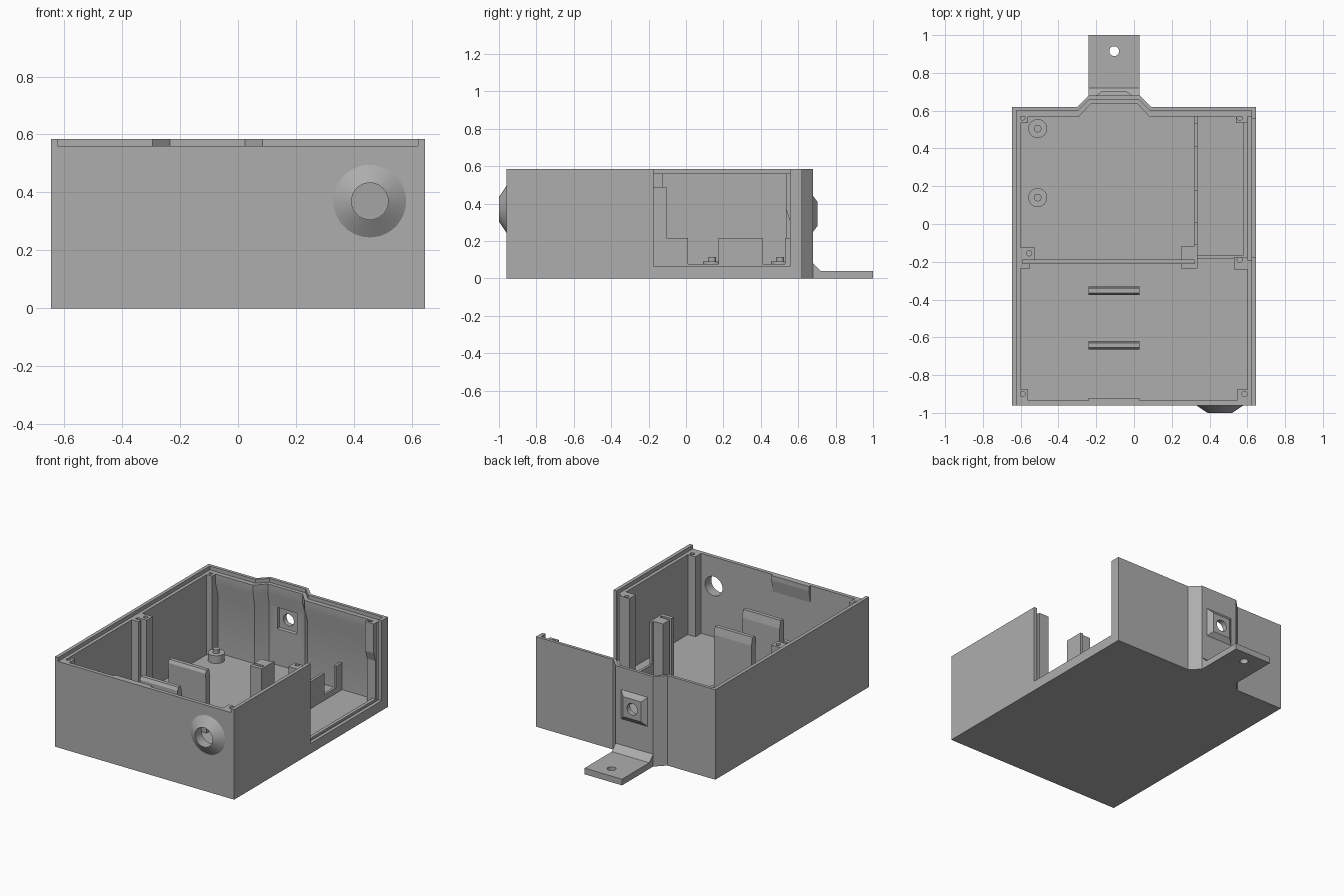
import bpy, bmesh, math
from mathutils import Matrix

cube = bpy.data.objects.get("Cube")
if cube:
    bpy.data.objects.remove(cube, do_unlink=True)

grey = bpy.data.materials.new("plain grey plastic")
grey.use_nodes = True
COLOUR = (0.42, 0.42, 0.42, 1)
grey.diffuse_color = COLOUR
grey.node_tree.nodes["Principled BSDF"].inputs["Base Color"].default_value = COLOUR

RIM, LEDGE, FLOOR = 0.585, 0.56, 0.04
TAB_X0, TAB_X1 = -0.24, 0.03
MID_X = (TAB_X0 + TAB_X1) / 2


def finish(name, bm):
    bmesh.ops.recalc_face_normals(bm, faces=bm.faces)
    mesh = bpy.data.meshes.new(name)
    bm.to_mesh(mesh)
    bm.free()
    mesh.materials.append(grey)
    obj = bpy.data.objects.new(name, mesh)
    bpy.context.collection.objects.link(obj)
    return obj


def loft(name, rings):
    """Join equal-length point rings and cap both ends."""
    bm = bmesh.new()
    loops = [[bm.verts.new(p) for p in ring] for ring in rings]
    n = len(loops[0])
    for a, b in zip(loops, loops[1:]):
        for i in range(n):
            j = (i + 1) % n
            bm.faces.new((a[i], a[j], b[j], b[i]))
    bm.faces.new(loops[0])
    bm.faces.new(loops[-1])
    return finish(name, bm)


def box(name, x0, x1, y0, y1, z0, z1):
    ring = [(x0, y0), (x1, y0), (x1, y1), (x0, y1)]
    return loft(name, [[(x, y, z) for x, y in ring] for z in (z0, z1)])


def bar(name, x0, x1, profile):
    """Extrude a (y, z) profile along x."""
    return loft(name, [[(x, y, z) for y, z in profile] for x in (x0, x1)])


def cone(name, centre, r0, r1, depth, axis="Z", sides=40):
    """Cone along z, or along y with r0 at the low y end."""
    bm = bmesh.new()
    turn = Matrix.Rotation(-math.pi / 2, 4, "X") if axis == "Y" else Matrix()
    bmesh.ops.create_cone(bm, cap_ends=True, segments=sides, radius1=r0, radius2=r1,
                          depth=depth, matrix=Matrix.Translation(centre) @ turn)
    return finish(name, bm)


def cut(obj, *cutters):
    for cutter in cutters:
        mod = obj.modifiers.new("cut", "BOOLEAN")
        mod.operation, mod.solver, mod.object = "DIFFERENCE", "EXACT", cutter
        bpy.context.view_layer.objects.active = obj
        bpy.ops.object.modifier_apply(modifier=mod.name)
        bpy.data.objects.remove(cutter, do_unlink=True)
    return obj


def outline(side, front, back, bump, spread, z):
    """Case plan with the bulge in its back wall."""
    return [(x, y, z) for x, y in (
        (-side, front), (side, front), (side, back), (TAB_X1 + 0.06 + spread, back),
        (TAB_X1 + spread, bump), (TAB_X0 - spread, bump),
        (TAB_X0 - 0.06 - spread, back), (-side, back))]


# Case shell
case = loft("case_shell", [outline(0.645, -0.96, 0.62, 0.68, 0, z) for z in (0, RIM)])
upper = (0.6, -0.935, 0.57, 0.635, -0.01)
lower = (0.6, -0.935, 0.592, 0.655, -0.005)
cavity = loft("cavity", [outline(*lower, FLOOR), outline(*lower, 0.42),
                         outline(*upper, 0.5), outline(*upper, 0.7)])
lid_seat = loft("lid_seat", [outline(0.622, -1.1, 0.6, 0.66, -0.005, z) for z in (LEDGE, 0.7)])
cut(case, cavity, lid_seat,
    box("side_opening", 0.5, 0.8, -0.175, 0.555, 0.065, 0.8),
    box("panel_groove", 0.602, 0.622, -0.19, 0.568, 0.05, 0.8),
    box("floor_groove", -0.59, 0.32, -0.21, -0.19, 0.03, 0.3),
    cone("cable_bore", (0.455, -0.95, 0.37), 0.063, 0.063, 0.2, "Y"))

# Raised cable collar on the front
collar = cone("front_cable_collar", (0.455, -0.98, 0.37), 0.065, 0.125, 0.04, "Y", 64)
cut(collar, cone("collar_bore", (0.455, -0.98, 0.37), 0.063, 0.063, 0.3, "Y"))

# Square sensor frame on the back bulge
HOLE = (MID_X, 0.68, 0.345)


def square(half, y):
    return [(MID_X + a * half, y, HOLE[2] + b * half)
            for a, b in ((-1, -1), (1, -1), (1, 1), (-1, 1))]


frame = loft("back_sensor_frame", [square(0.095, 0.675), square(0.095, 0.68), square(0.065, 0.703)])
for part in (case, frame):
    cut(part, cone("sensor_bore", HOLE, 0.038, 0.038, 0.2, "Y"))
cut(case, loft("sensor_pocket", [square(0.08, 0.62), square(0.065, 0.67)]))

# Mounting tab with a sloped root
tab = bar("mounting_tab", TAB_X0, TAB_X1,
          [(0.67, 0), (1, 0), (1, 0.04), (0.72, 0.04), (0.68, 0.08), (0.67, 0.08)])
cut(tab, cone("tab_hole", (MID_X, 0.915, 0.02), 0.026, 0.026, 0.2))

# Lid screw posts
posts = {
    "front_right_post": (-0.605, -0.56, -0.94, -0.875, -0.59, -0.9),
    "front_left_post": (0.545, 0.605, -0.94, -0.875, 0.585, -0.9),
    "back_right_post": (-0.605, -0.56, 0.535, 0.6, -0.59, 0.565),
    "middle_right_post": (-0.605, -0.525, -0.235, -0.125, -0.555, -0.155),
    "middle_left_post": (0.53, 0.602, -0.24, -0.175, 0.56, -0.19),
}


def screw_hole(x, y):
    return cone("screw_hole", (x, y, LEDGE), 0.014, 0.014, 0.2, sides=20)


for name, (x0, x1, y0, y1, hx, hy) in posts.items():
    post = box(name, x0, x1, y0, y1, FLOOR - 0.01, LEDGE)
    cut(post, screw_hole(hx, hy))
    if name == "middle_right_post":
        cut(post, box("board_slot", -0.59, -0.4, -0.21, -0.19, FLOOR - 0.02, 0.7),
            box("slot_step", -0.55, -0.4, -0.3, -0.2, FLOOR - 0.02, 0.7))
boss = bar("back_left_post", 0.54, 0.602, [(0.598, FLOOR), (0.555, FLOOR), (0.555, 0.31),
                                         (0.535, 0.37), (0.535, LEDGE), (0.598, LEDGE)])
cut(boss, screw_hole(0.56, 0.562))

# Slotted inner column and notched partition
column = box("slotted_column", 0.25, 0.335, -0.235, -0.12, FLOOR - 0.01, 0.49)
cut(column, box("column_slot", 0.2, 0.32, -0.21, -0.19, FLOOR - 0.02, 0.7))
bar("notched_partition", 0.318, 0.335, [
    (-0.125, 0.035), (0.59, 0.035), (0.59, 0.215), (0.53, 0.215), (0.53, 0.077),
    (0.41, 0.077), (0.41, 0.215), (0.175, 0.215), (0.175, 0.077), (0.01, 0.077),
    (0.01, 0.215), (-0.105, 0.215), (-0.105, 0.49), (-0.125, 0.49)])

# Sill and low rib beside the opening
box("opening_sill", 0.58, 0.601, -0.175, 0.56, FLOOR - 0.01, 0.065)
box("floor_rib", 0.33, 0.58, -0.185, -0.165, FLOOR - 0.01, 0.065)

# Battery retaining plates, slightly tapered to the front
for name, y in (("rear_battery_plate", -0.375), ("front_battery_plate", -0.665)):
    bar(name, TAB_X0, TAB_X1, [(y + 0.01, FLOOR - 0.01), (y + 0.045, FLOOR - 0.01),
                               (y + 0.045, 0.4), (y + 0.035, 0.45), (y + 0.01, 0.45),
                               (y, 0.43)])

# Lid catch wedge inside the front wall
bar("lid_catch", TAB_X0, TAB_X1, [(-0.94, 0.45), (-0.935, 0.45), (-0.92, 0.53),
                                  (-0.92, LEDGE), (-0.94, LEDGE)])

# Board standoffs with pins
for i, y in enumerate((0.14, 0.505)):
    cone(f"standoff_{i + 1}", (-0.51, y, 0.06), 0.05, 0.05, 0.06)
    cone(f"standoff_pin_{i + 1}", (-0.51, y, 0.09), 0.02, 0.02, 0.05, sides=24)

# Smooth only the round parts
bpy.ops.object.select_all(action="DESELECT")
for obj in bpy.context.collection.objects:
    if obj.type == "MESH" and obj.name.startswith(("front_cable", "standoff", "case")):
        obj.select_set(True)
        bpy.context.view_layer.objects.active = obj
bpy.ops.object.shade_smooth_by_angle(angle=math.radians(20))
bpy.ops.object.select_all(action="DESELECT")
